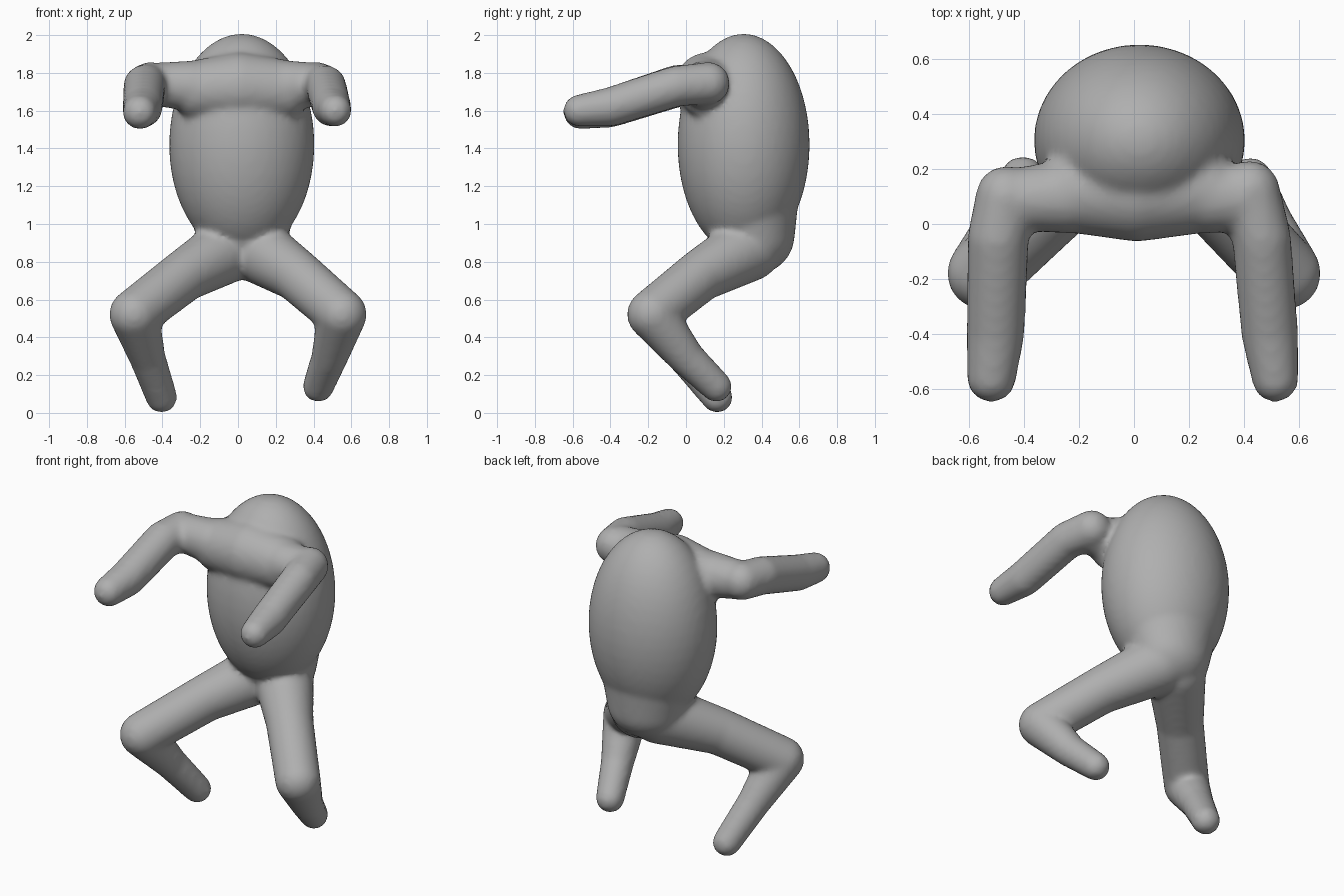
import bpy
import bmesh
from mathutils import Matrix, Vector

cube = bpy.data.objects.get("Cube")
if cube:
    bpy.data.objects.remove(cube, do_unlink=True)

# One plain grey for the whole figure
grey = bpy.data.materials.new("plain_grey")
grey.use_nodes = True
colour = (0.43, 0.43, 0.43, 1)
grey.diffuse_color = colour
grey.node_tree.nodes["Principled BSDF"].inputs["Base Color"].default_value = colour


def add_ball(bm, centre, size):
    """Ellipsoid; size is one radius or three."""
    size = (size,) * 3 if isinstance(size, (int, float)) else size
    place = Matrix.Translation(Vector(centre)) @ Matrix.Diagonal((*size, 1))
    bmesh.ops.create_icosphere(bm, subdivisions=4, radius=1, matrix=place)


def add_limb(bm, joints):
    """Chain of tapered capsules, each the hull of two neighbouring balls."""
    for (a, ra), (b, rb) in zip(joints, joints[1:]):
        part = bmesh.new()
        add_ball(part, a, ra)
        add_ball(part, b, rb)
        hull = bmesh.ops.convex_hull(part, input=part.verts)
        loose = {v for v in hull["geom_interior"] if isinstance(v, bmesh.types.BMVert)}
        bmesh.ops.delete(part, geom=list(loose), context="VERTS")
        mesh = bpy.data.meshes.new("limb_part")
        part.to_mesh(mesh)
        part.free()
        bm.from_mesh(mesh)
        bpy.data.meshes.remove(mesh)


bm = bmesh.new()

# Egg-shaped torso running down into the pelvis
add_ball(bm, (0.02, 0.305, 1.42), (0.385, 0.35, 0.588))
add_limb(bm, [((0.02, 0.335, 1.12), (0.29, 0.26, 0.2)),
              ((0.025, 0.355, 0.94), (0.24, 0.22, 0.21))])

# Full chest, with a bar joining the shoulders
add_limb(bm, [((-0.24, 0.12, 1.71), (0.1, 0.15, 0.155)),
              ((0.01, 0.12, 1.725), (0.15, 0.185, 0.185)),
              ((0.27, 0.12, 1.71), (0.1, 0.15, 0.155))])
add_limb(bm, [((-0.44, 0.09, 1.74), 0.113), ((-0.24, 0.1, 1.73), 0.135)])
add_limb(bm, [((0.41, 0.09, 1.74), 0.113), ((0.27, 0.1, 1.73), 0.135)])

# Arms reaching forward
add_limb(bm, [((-0.465, 0.1, 1.745), 0.112), ((-0.495, -0.05, 1.73), 0.112),
              ((-0.505, -0.4, 1.617), 0.106), ((-0.52, -0.56, 1.592), 0.09)])
add_limb(bm, [((0.42, 0.12, 1.745), 0.112), ((0.465, -0.05, 1.73), 0.108),
              ((0.495, -0.4, 1.62), 0.104), ((0.515, -0.565, 1.6), 0.085)])

# Bent legs with the feet tucked back
add_limb(bm, [((-0.04, 0.33, 0.87), 0.175), ((-0.28, 0.08, 0.73), 0.138),
              ((-0.55, -0.18, 0.522), 0.132), ((-0.48, 0.0, 0.295), 0.096),
              ((-0.405, 0.165, 0.083), 0.083)])
add_limb(bm, [((0.09, 0.33, 0.87), 0.175), ((0.31, 0.08, 0.73), 0.138),
              ((0.55, -0.18, 0.522), 0.132), ((0.485, 0.0, 0.295), 0.096),
              ((0.425, 0.16, 0.14), 0.083)])

mesh = bpy.data.meshes.new("body")
bm.to_mesh(mesh)
bm.free()
mesh.materials.append(grey)
body = bpy.data.objects.new("body", mesh)
bpy.context.collection.objects.link(body)

# Fuse the parts into one skin with softened joins
fuse = body.modifiers.new("fuse", "REMESH")
fuse.mode = "VOXEL"
fuse.voxel_size = 0.018
fuse.use_smooth_shade = True
soften = body.modifiers.new("soften", "SMOOTH")
soften.factor = 0.5
soften.iterations = 8
